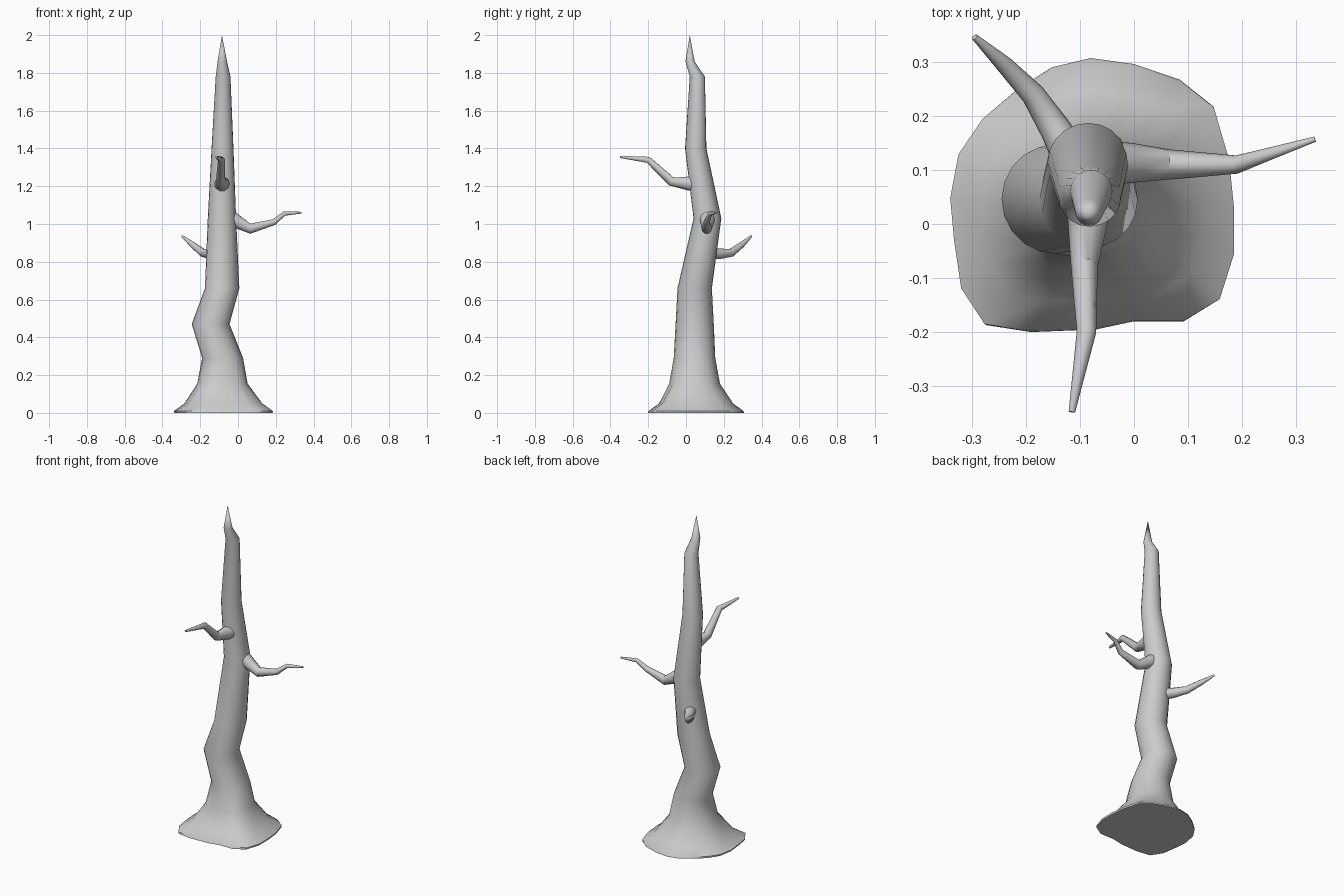
import bpy, bmesh
from math import cos, sin, tau, pi, radians
from mathutils import Vector

cube = bpy.data.objects.get("Cube")
if cube:
    bpy.data.objects.remove(cube)

bark = bpy.data.materials.new("grey_bark")
bark.use_nodes = True
bark.diffuse_color = (0.6, 0.6, 0.6, 1)
bark.node_tree.nodes["Principled BSDF"].inputs["Base Color"].default_value = (0.6, 0.6, 0.6, 1)


def loft(name, rings, tip=None, angle=40):
    """Skin a list of equal-sized rings, closing the start and the end."""
    bm = bmesh.new()
    loops = [[bm.verts.new(p) for p in ring] for ring in rings]
    n = len(loops[0])
    for a, b in zip(loops, loops[1:]):
        for i in range(n):
            j = (i + 1) % n
            bm.faces.new((a[i], a[j], b[j], b[i]))
    bm.faces.new(list(reversed(loops[0])))
    if tip:
        top = bm.verts.new(tip)
        for i in range(n):
            bm.faces.new((loops[-1][i], loops[-1][(i + 1) % n], top))
    else:
        bm.faces.new(loops[-1])
    bmesh.ops.recalc_face_normals(bm, faces=bm.faces)
    mesh = bpy.data.meshes.new(name)
    bm.to_mesh(mesh)
    bm.free()
    mesh.materials.append(bark)
    obj = bpy.data.objects.new(name, mesh)
    bpy.context.collection.objects.link(obj)
    bpy.ops.object.select_all(action='DESELECT')
    obj.select_set(True)
    bpy.context.view_layer.objects.active = obj
    bpy.ops.object.shade_smooth_by_angle(angle=radians(angle))
    return obj


def branch(name, path, sides=10):
    """Tapered limb through points given as (position, radius)."""
    pts = [Vector(p) for p, r in path]
    rings = []
    for k, (p, r) in enumerate(path):
        d = (pts[min(k + 1, len(pts) - 1)] - pts[max(k - 1, 0)]).normalized()
        side = d.cross(Vector((0, 0, 1))).normalized()
        up = side.cross(d)
        rings.append([pts[k] + r * (cos(tau * i / sides) * side + sin(tau * i / sides) * up)
                      for i in range(sides)])
    return loft(name, rings)


# Uneven foot outline, anticlockwise from the +x side
foot = [(.183, .03), (.174, .12), (.146, .218), (.085, .267), (0, .296),
        (-.08, .307), (-.152, .29), (-.215, .25), (-.278, .196), (-.322, .13),
        (-.337, .048), (-.33, -.03), (-.317, -.12), (-.274, -.187), (-.19, -.2),
        (-.07, -.195), (0, -.18), (.092, -.18), (.157, -.14), (.183, -.056)]
foot_mid = Vector((-.077, .053))

# Trunk sections: height, x range, y range, share of the foot outline
sections = [(.01, -.335, .18, -.2, .305, 1), (.05, -.28, .125, -.145, .25, .85),
            (.155, -.215, .05, -.09, .18, .3), (.29, -.19, .027, -.065, .155, 0),
            (.47, -.245, -.045, -.055, .147, 0), (.66, -.175, .007, -.045, .137, 0),
            (1.03, -.16, -.01, .04, .187, 0), (1.4, -.14, -.024, -.005, .108, 0),
            (1.78, -.118, -.04, .02, .1, 0), (1.86, -.108, -.058, -.003, .046, 0)]
rings = [[(x, y, 0) for x, y in foot]]
for z, x0, x1, y0, y1, mix in sections:
    cx, cy, rx, ry = (x0 + x1) / 2, (y0 + y1) / 2, (x1 - x0) / 2, (y1 - y0) / 2
    ring = []
    for i, p in enumerate(foot):
        a = tau * i / len(foot)
        off = (Vector(p) - foot_mid) / .255
        ring.append((cx + rx * (mix * off.x + (1 - mix) * cos(a)),
                     cy + ry * (mix * off.y + (1 - mix) * sin(a)), z))
    rings.append(ring)
loft("trunk", rings, tip=(-.085, .02, 2), angle=45)

# Bare limbs
branch("front_branch", [((-.085, .06, 1.21), .043), ((-.085, .01, 1.215), .038),
                        ((-.092, -.077, 1.225), .025), ((-.088, -.2, 1.34), .018),
                        ((-.115, -.348, 1.355), .006)])
branch("left_branch", [((-.06, .113, 1.05), .042), ((-.005, .113, 1.012), .037),
                       ((.065, .11, .975), .028), ((.19, .11, 1.01), .017),
                       ((.245, .128, 1.055), .012), ((.335, .157, 1.06), .005)])
branch("back_right_branch", [((-.11, .11, .85), .036), ((-.145, .175, .842), .029),
                             ((-.187, .24, .848), .022), ((-.24, .295, .89), .016),
                             ((-.295, .346, .935), .006)])
